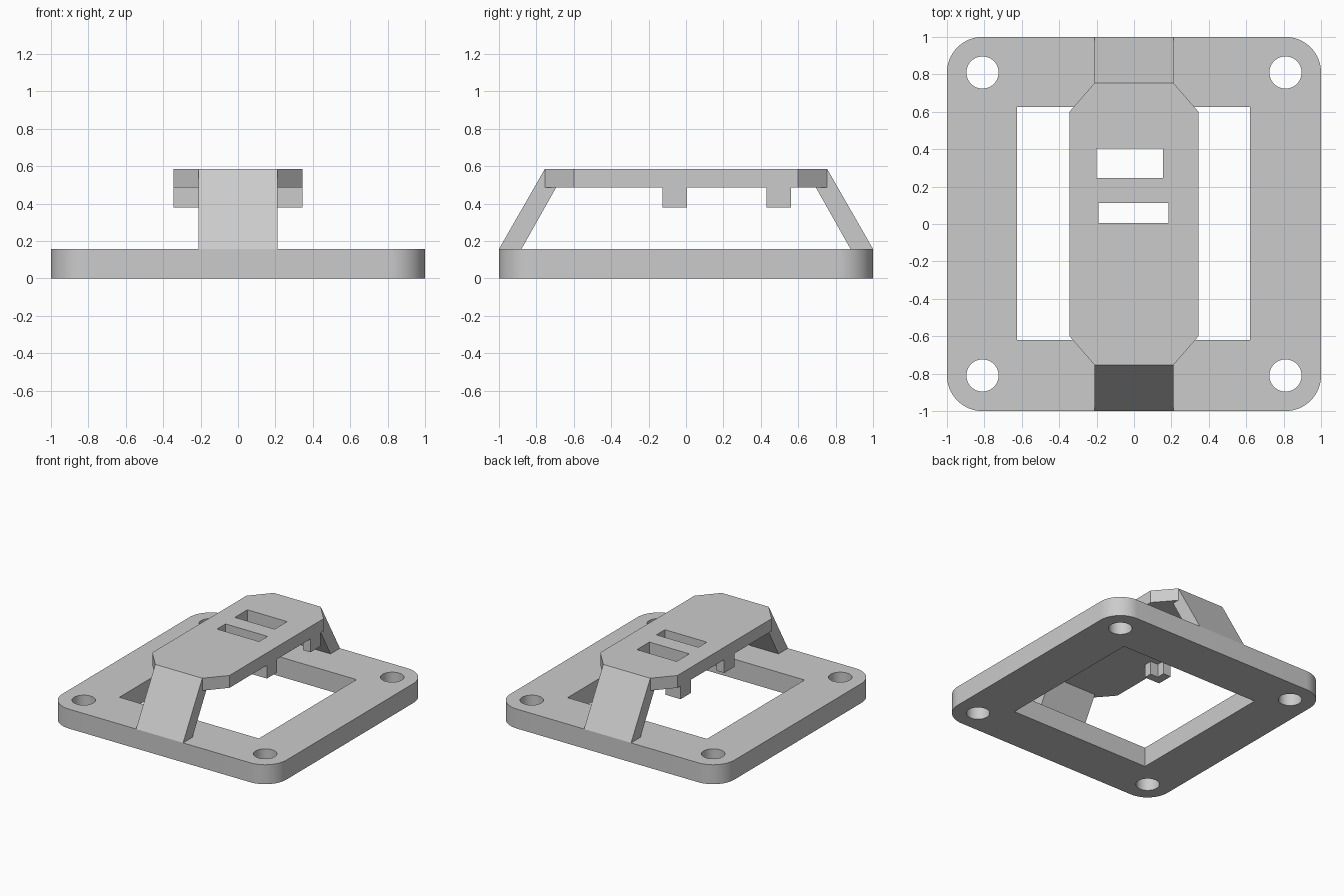
import bpy, bmesh, math
from mathutils import Vector

cube = bpy.data.objects.get("Cube")
if cube:
    bpy.data.objects.remove(cube, do_unlink=True)

# One plain grey for everything
grey = bpy.data.materials.new("plain_grey")
grey.use_nodes = True
grey.diffuse_color = (0.6, 0.6, 0.6, 1)
grey.node_tree.nodes["Principled BSDF"].inputs["Base Color"].default_value = (0.6, 0.6, 0.6, 1)


def prism(name, outline, offset):
    """Extrude a flat outline of 3D points along the offset."""
    bm = bmesh.new()
    face = bm.faces.new([bm.verts.new(p) for p in outline])
    moved = bmesh.ops.extrude_face_region(bm, geom=[face])["geom"]
    verts = [v for v in moved if isinstance(v, bmesh.types.BMVert)]
    bmesh.ops.translate(bm, verts=verts, vec=Vector(offset))
    bmesh.ops.recalc_face_normals(bm, faces=bm.faces)
    mesh = bpy.data.meshes.new(name)
    bm.to_mesh(mesh)
    bm.free()
    mesh.materials.append(grey)
    obj = bpy.data.objects.new(name, mesh)
    bpy.context.collection.objects.link(obj)
    return obj


def plate(name, points, z0, z1):
    return prism(name, [(x, y, z0) for x, y in points], (0, 0, z1 - z0))


def rect(x0, x1, y0, y1):
    return [(x0, y0), (x1, y0), (x1, y1), (x0, y1)]


def arc(cx, cy, r, start, sweep, steps):
    angles = [math.radians(start + sweep * i / steps) for i in range(steps + 1)]
    return [(cx + r * math.cos(a), cy + r * math.sin(a)) for a in angles]


def cut(target, cutter):
    cutter.hide_render = True
    cutter.hide_set(True)
    mod = target.modifiers.new(cutter.name, "BOOLEAN")
    mod.operation = "DIFFERENCE"
    mod.solver = "EXACT"
    mod.object = cutter


def apply_cuts(obj):
    """Bake the cuts, then drop the cutters."""
    cutters = [m.object for m in obj.modifiers]
    depsgraph = bpy.context.evaluated_depsgraph_get()
    mesh = bpy.data.meshes.new_from_object(obj.evaluated_get(depsgraph))
    obj.modifiers.clear()
    obj.data = mesh
    for c in cutters:
        bpy.data.objects.remove(c, do_unlink=True)


BASE_TOP, DECK_LOW, DECK_TOP = 0.157, 0.485, 0.585
HOLE = 0.81
LEG_X, DECK_X = 0.21, 0.345

# Base frame: rounded square with a window and four corner holes
corners = [(1, 1, 0), (-1, 1, 90), (-1, -1, 180), (1, -1, 270)]
outline = []
for sx, sy, start in corners:
    outline += arc(sx * HOLE, sy * HOLE, 1 - HOLE, start, 90, 16)
base = plate("base_frame", outline, 0, BASE_TOP)
cut(base, plate("window_cutter", rect(-0.625, 0.62, -0.62, 0.625), -0.1, 0.3))
for sx, sy, _ in corners:
    circle = arc(sx * HOLE, sy * HOLE, 0.086, 0, 360, 48)[:-1]
    cut(base, plate("hole_cutter", circle, -0.1, 0.3))
apply_cuts(base)

# Raised deck: long octagon with two slots
half = [(LEG_X, -0.755), (DECK_X, -0.6), (DECK_X, 0.6), (LEG_X, 0.755)]
deck = plate("deck", half + [(-x, -y) for x, y in half], DECK_LOW, DECK_TOP)
cut(deck, plate("large_slot_cutter", rect(-0.2, 0.155, 0.245, 0.405), 0.4, 0.7))
cut(deck, plate("small_slot_cutter", rect(-0.19, 0.185, 0.005, 0.113), 0.4, 0.7))
apply_cuts(deck)

# Sloping legs at the front and back
profile = [(-1, BASE_TOP), (-0.88, BASE_TOP), (-0.695, DECK_LOW),
           (-0.755, DECK_LOW), (-0.755, DECK_TOP)]
for name, s in (("front_leg", 1), ("back_leg", -1)):
    prism(name, [(-LEG_X, s * y, z) for y, z in profile], (2 * LEG_X, 0, 0))

# L-shaped corner clips under the deck, open towards the middle
MID_Y, NEAR, FAR = 0.218, 0.213, 0.343
mid_x, mid_d = (LEG_X + DECK_X) / 2, (NEAR + FAR) / 2
clip = [(LEG_X, FAR), (DECK_X, FAR), (DECK_X, NEAR),
        (mid_x, NEAR), (mid_x, mid_d), (LEG_X, mid_d)]
for side, sx in (("left", 1), ("right", -1)):
    for end, sy in (("front", -1), ("back", 1)):
        plate(f"{end}_{side}_clip", [(sx * x, MID_Y + sy * d) for x, d in clip],
              0.378, DECK_LOW)

# Smooth the rounded walls, keep the edges sharp
bpy.ops.object.select_all(action="DESELECT")
base.select_set(True)
bpy.context.view_layer.objects.active = base
bpy.ops.object.shade_smooth_by_angle(angle=math.radians(30))
